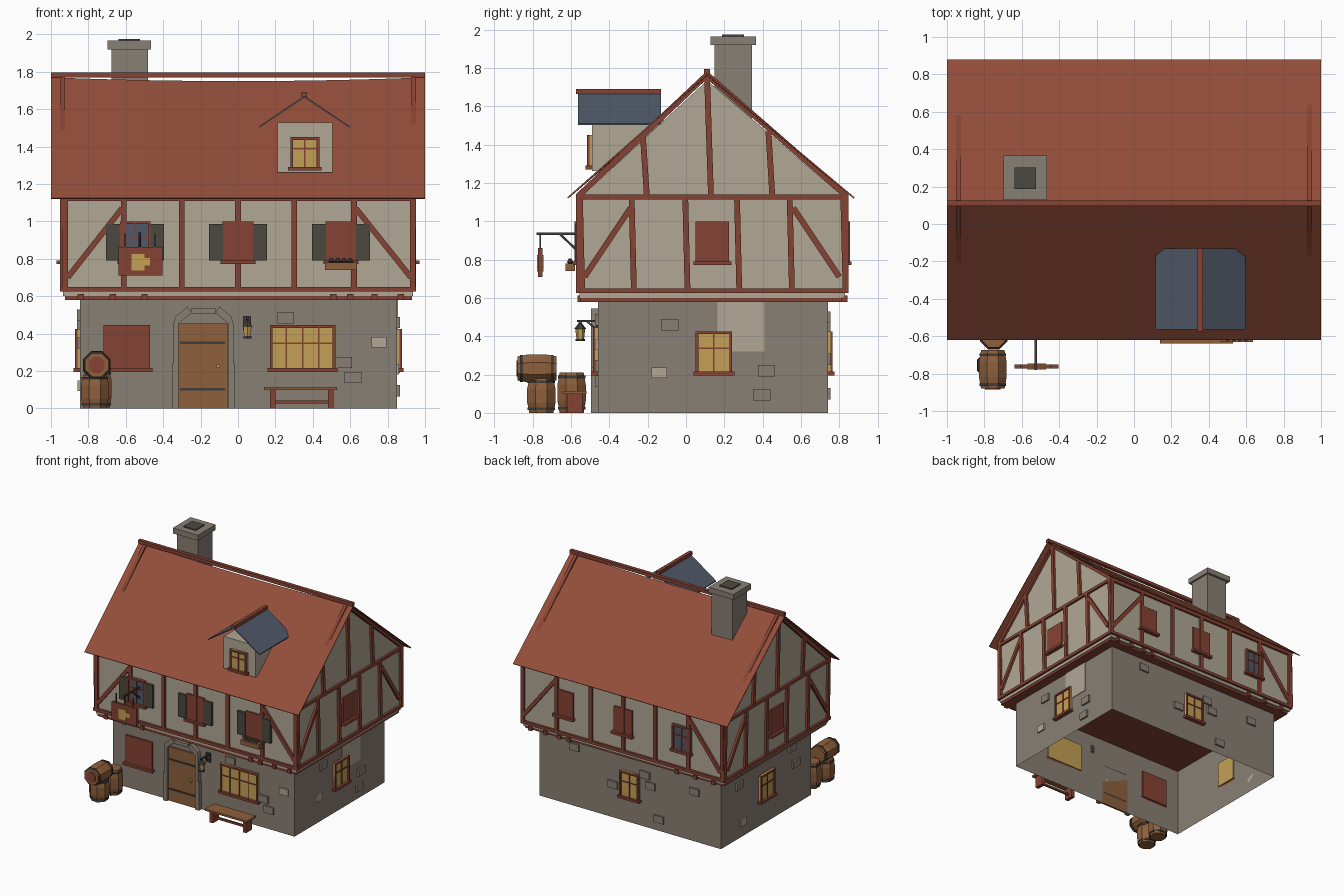
import bpy, bmesh, math
from mathutils import Vector, Matrix

cube = bpy.data.objects.get("Cube")
if cube:
    bpy.data.objects.remove(cube, do_unlink=True)


def material(name, r, g, b):
    m = bpy.data.materials.new(name)
    m.use_nodes = True
    m.diffuse_color = (r, g, b, 1)
    shader = next(n for n in m.node_tree.nodes if n.type == 'BSDF_PRINCIPLED')
    shader.inputs["Base Color"].default_value = (r, g, b, 1)
    shader.inputs["Roughness"].default_value = 0.8
    return m


ROOF = material("roof_red", .29, .075, .042)
TIMBER = material("timber_red", .24, .055, .033)
STONE = material("stone_grey", .25, .215, .175)
PLASTER = material("plaster_cream", .44, .39, .30)
WOOD = material("warm_wood", .27, .115, .045)
GLOW = material("window_yellow", .55, .35, .09)
SLATE = material("slate_blue", .08, .10, .14)
SHUTTER = material("dark_shutter", .072, .066, .05)
IRON = material("iron", .05, .048, .044)

# distance of each wall from the centre
UPPER = dict(front=.555, back=.83, right=.935, left=.935)
LOWER = dict(front=.46, back=.74, right=.85, left=.845)
DORMER = dict(front=.49)
AXIS = dict(front=0, right=0)


def place(level, side, u, d, z):
    """Point at u along a wall, d outward from it."""
    b = level[side] + d
    return {'front': (u, -b, z), 'back': (u, b, z),
            'right': (b, u, z), 'left': (-b, u, z)}[side]


def finish(name, bm, *mats):
    bmesh.ops.recalc_face_normals(bm, faces=bm.faces)
    mesh = bpy.data.meshes.new(name)
    bm.to_mesh(mesh)
    bm.free()
    for m in mats:
        mesh.materials.append(m)
    ob = bpy.data.objects.new(name, mesh)
    bpy.context.collection.objects.link(ob)
    return ob


def slabs(name, level, side, outlines, d0, d1, mat):
    """Extrude outlines drawn on a wall into one object."""
    bm = bmesh.new()
    for pts in outlines:
        near = [bm.verts.new(place(level, side, u, d0, z)) for u, z in pts]
        far = [bm.verts.new(place(level, side, u, d1, z)) for u, z in pts]
        n = len(pts)
        bm.faces.new(near)
        bm.faces.new(far)
        for i in range(n):
            j = (i + 1) % n
            bm.faces.new((near[i], near[j], far[j], far[i]))
    return finish(name, bm, mat)


def rect(u0, u1, z0, z1):
    return [(u0, z0), (u1, z0), (u1, z1), (u0, z1)]


def bar(a, b, w=.03):
    """Outline of a straight timber from a to b."""
    a, b = Vector(a), Vector(b)
    t = (b - a).normalized() * w / 2
    s = Vector((-t.y, t.x))
    return [a + s, a - s, b - s, b + s]


def box(name, x0, x1, y0, y1, z0, z1, mat):
    return slabs(name, AXIS, 'right', [rect(y0, y1, z0, z1)], x0, x1, mat)


def lathe(name, profile, loc, mat, lying=False, sides=8):
    """Turn (radius, height) pairs around an axis."""
    bm = bmesh.new()
    rings = []
    for r, h in profile:
        rings.append([bm.verts.new((r * math.cos(a), r * math.sin(a), h)) for a in
                      (2 * math.pi * (i + .5) / sides for i in range(sides))])
    for lo, hi in zip(rings, rings[1:]):
        for i in range(sides):
            j = (i + 1) % sides
            bm.faces.new((lo[i], lo[j], hi[j], hi[i]))
    bm.faces.new(rings[0])
    bm.faces.new(rings[-1])
    turn = Matrix.Rotation(math.pi / 2, 4, 'X') if lying else Matrix()
    bm.transform(Matrix.Translation(loc) @ turn)
    return finish(name, bm, mat)


def window(name, level, side, u0, u1, z0, z1, mat, cols=2):
    """Pane with frame, glazing bars and sill; solid panel when red."""
    slabs(name + "_pane", level, side, [rect(u0, u1, z0, z1)], -.01, .014, mat)
    slabs(name + "_sill", level, side, [rect(u0 - .012, u1 + .012, z0 - .014, z0 + .006)], 0, .035, TIMBER)
    if mat is not TIMBER:
        w = .014
        frame = [rect(u0, u0 + w, z0, z1), rect(u1 - w, u1, z0, z1), rect(u0, u1, z1 - w, z1)]
        slabs(name + "_frame", level, side, frame, 0, .026, TIMBER)
        mid = (z0 + z1) / 2 + .02
        bars = [rect(u0, u1, mid - .004, mid + .004)]
        for i in range(1, cols):
            u = u0 + (u1 - u0) * i / cols
            bars.append(rect(u - .004, u + .004, z0, z1))
        slabs(name + "_bars", level, side, bars, 0, .02, TIMBER)


# stone ground floor, open underneath
base = box("stone_ground_floor", -.845, .85, -.46, .74, 0, .59, STONE)
bm = bmesh.new()
bm.from_mesh(base.data)
bmesh.ops.delete(bm, geom=[f for f in bm.faces if abs(f.normal.z) > .9], context='FACES_ONLY')
bm.to_mesh(base.data)
bm.free()

# plastered upper storey with gables, timber underside
gable = [(-.555, .6), (.83, .6), (.83, 1.12), (.11, 1.735), (-.555, 1.12)]
slabs("plaster_upper_floor", UPPER, 'right', [gable], -1.87, 0, PLASTER)
box("floor_beam", -.925, .93, -.553, .815, .58, .63, TIMBER)

# timber framing on the long walls
for side in ('front', 'back'):
    parts = [rect(u - .015, u + .015, .64, 1.13) for u in (-.925, -.61, -.3, 0, .3, .62, .935)]
    parts += [rect(-.945, .95, .625, .65), rect(-.945, .95, 1.11, 1.14),
              bar((-.91, .7), (-.62, 1.07)), bar((.925, .7), (.63, 1.07))]
    slabs(side + "_timbers", UPPER, side, parts, -.01, .018, TIMBER)
    ends = [rect(u - .017, u + .017, .58, .612) for u in (-.84, -.67, -.5, .51, .6, .73, .87)]
    slabs(side + "_joist_ends", UPPER, side, ends, -.03, .012, TIMBER)

# timber framing on the gable walls
for side in ('right', 'left'):
    parts = [bar((u + .008, .64), (u - .004, 1.13)) for u in (-.55, -.28, 0, .27, .545, .825)]
    parts += [rect(-.57, .845, .625, .65), rect(-.57, .845, 1.115, 1.14),
              bar((-.53, .71), (-.29, 1.07)), bar((.8, .71), (.56, 1.07)),
              bar((-.565, 1.13), (.115, 1.77)), bar((.84, 1.13), (.105, 1.77)),
              bar((.13, 1.14), (.11, 1.75)), bar((-.205, 1.14), (-.225, 1.45)), bar((.45, 1.14), (.43, 1.47))]
    slabs(side + "_timbers", UPPER, side, parts, -.01, .018, TIMBER)
    window(side + "_upper_window", UPPER, side, .05, .225, .785, 1.0, TIMBER)
    window(side + "_lower_window", LOWER, side, .05, .24, .21, .425, GLOW)
slabs("plaster_patch", LOWER, 'right', [rect(.165, .41, .32, .58)], 0, .005, PLASTER)

# sagging main roof
bm = bmesh.new()
rows = []
for i in range(13):
    x = -1 + i / 6
    sag = .02 * (1 - x * x)
    rows.append([bm.verts.new(p) for p in ((x, -.62, 1.125), (x, .11, 1.77 - sag), (x, .88, 1.125))])
for a, b in zip(rows, rows[1:]):
    for j in range(2):
        bm.faces.new((a[j], b[j], b[j + 1], a[j + 1]))
roof = finish("main_roof", bm, ROOF)
roof.modifiers.new("thickness", 'SOLIDIFY').thickness = .008
box("ridge_beam", -1, 1, .095, .125, 1.768, 1.796, TIMBER)

# dormer
box("dormer_body", .21, .505, -.49, .0, 1.262, 1.53, PLASTER)
window("dormer_window", DORMER, 'front', .28, .435, 1.285, 1.45, GLOW)
cover = [(.115, 1.51), (.355, 1.672), (.595, 1.51), (.595, 1.502), (.355, 1.662), (.115, 1.502)]
slabs("dormer_roof", AXIS, 'front', [cover], .13, .565, SLATE)
box("dormer_ridge", .34, .37, -.575, -.13, 1.665, 1.692, TIMBER)

# chimney
slabs("chimney_stack", AXIS, 'front', [rect(-.675, -.48, 1.45, 1.93)], -.345, -.15, STONE)
box("chimney_cap", -.698, -.465, .128, .365, 1.92, 1.966, STONE)
box("chimney_flue", -.64, -.525, .187, .303, 1.95, 1.975, SHUTTER)

# upper windows on the long walls
for u in (-.55, 0, .55):
    glass = SLATE if u < 0 else TIMBER
    window("front_upper_window", UPPER, 'front', u - .082, u + .082, .785, 1.0, glass)
    leaves = [rect(u - .155, u - .08, .79, .985), rect(u + .08, u + .155, .79, .985)]
    slabs("open_shutters", UPPER, 'front', leaves, 0, .022, SHUTTER)
    window("back_upper_window", UPPER, 'back', u - .085, u + .085, .785, 1.0, glass)
slabs("flower_box", UPPER, 'front', [rect(.465, .635, .74, .78)], .025, .075, WOOD)
for i in range(4):
    lathe("plant", [(.008, 0), (.018, .012), (.008, .03)], (.5 + i * .033, -.605, .775), SHUTTER)

# ground floor windows
window("front_left_window", LOWER, 'front', -.72, -.47, .21, .445, TIMBER)
window("front_right_window", LOWER, 'front', .17, .52, .21, .445, GLOW, 4)
window("back_lower_window", LOWER, 'back', -.09, .09, .21, .425, GLOW)

# door with stone surround, straps and knob
slabs("door", LOWER, 'front', [rect(-.317, -.055, 0, .455)], 0, .015, WOOD)
slabs("door_straps", LOWER, 'front', [rect(-.31, -.07, z, z + .013) for z in (.095, .345)], 0, .021, IRON)
slabs("door_knob", LOWER, 'front', [rect(-.115, -.095, .215, .235)], 0, .035, GLOW)
arch = [[(s * a - .185, z) for a, z in pts] for s in (-1, 1) for pts in (
    rect(.132, .168, 0, .24), rect(.132, .16, .24, .455),
    [(.132, .455), (.16, .455), (.15, .49), (.085, .545), (.065, .51)])]
arch.append([(-.25, .505), (-.12, .505), (-.12, .535), (-.25, .535)])
slabs("door_surround", LOWER, 'front', arch, 0, .035, STONE)

# raised stones in the walls, the paler ones plaster coloured
stones = dict(front=[(.255, .485), (.565, .245), (.615, .165)],
              right=[(-.085, .46), (.42, .22), (.395, .095)],
              back=[(.52, .5), (-.14, .44), (-.19, .36), (.16, .28), (-.27, .1), (-.6, .42)],
              left=[(.5, .45), (-.2, .5), (-.25, .35)])
for side, spots in stones.items():
    blocks = [rect(u - .045, u + .045, z - .03, z + .03) for u, z in spots]
    slabs(side + "_stones", LOWER, side, blocks, 0, .015, STONE)
for side, u, z in (('front', .755, .355), ('right', -.14, .21), ('left', .45, .12)):
    slabs("pale_stone", LOWER, side, [rect(u - .04, u + .04, z - .028, z + .028)], 0, .012, PLASTER)

# hanging sign on an iron bracket
slabs("sign_bracket", AXIS, 'right', [rect(-.78, -.555, .928, .942), bar((-.56, .84), (-.66, .935), .012)],
      -.532, -.518, IRON)
slabs("sign_hangers", AXIS, 'front', [rect(u - .004, u + .004, .85, .935) for u in (-.605, -.525, -.445)],
      .757, .765, IRON)
box("sign_board", -.638, -.405, -.772, -.75, .71, .862, TIMBER)
mug = [rect(-.57, -.5, .737, .825), rect(-.5, -.47, .765, .805)]
slabs("sign_mug", AXIS, 'front', mug, .745, .777, GLOW)

# wall lantern
slabs("lantern_bracket", AXIS, 'right', [rect(-.57, -.46, .475, .485), bar((-.46, .43), (-.52, .48), .01)],
      .043, .055, IRON)
slabs("lantern_plate", LOWER, 'front', [rect(.028, .07, .42, .495)], 0, .01, IRON)
lathe("lantern_glass", [(.02, 0), (.026, .055)], (.05, -.552, .385), GLOW, sides=6)
lathe("lantern_cap", [(.032, 0), (.01, .028), (.005, .04)], (.05, -.552, .438), IRON, sides=6)
lathe("lantern_foot", [(.025, 0), (.025, .012)], (.05, -.552, .375), IRON, sides=6)

# bench
box("bench_seat", .14, .53, -.64, -.52, .098, .114, WOOD)
for x in (.185, .495):
    box("bench_leg", x - .015, x + .015, -.62, -.54, 0, .1, TIMBER)
box("bench_rail", .185, .495, -.588, -.572, .025, .042, TIMBER)

# barrels
for x, y, z, h, lying in ((-.75, -.597, 0, .21, False), (-.765, -.755, 0, .18, False),
                          (-.755, -.675, .232, .205, True)):
    lathe("barrel", [(.068, 0), (.08, h * .3), (.08, h * .7), (.068, h)], (x, y, z), WOOD, lying)
    for t in (.08, .86):
        offset = Vector((0, -h * t, 0) if lying else (0, 0, h * t))
        lathe("barrel_hoop", [(.077, 0), (.077, .014)], Vector((x, y, z)) + offset, IRON, lying)
lathe("barrel_lid", [(.045, 0), (.045, .006)], (-.755, -.878, .232), TIMBER, True)
